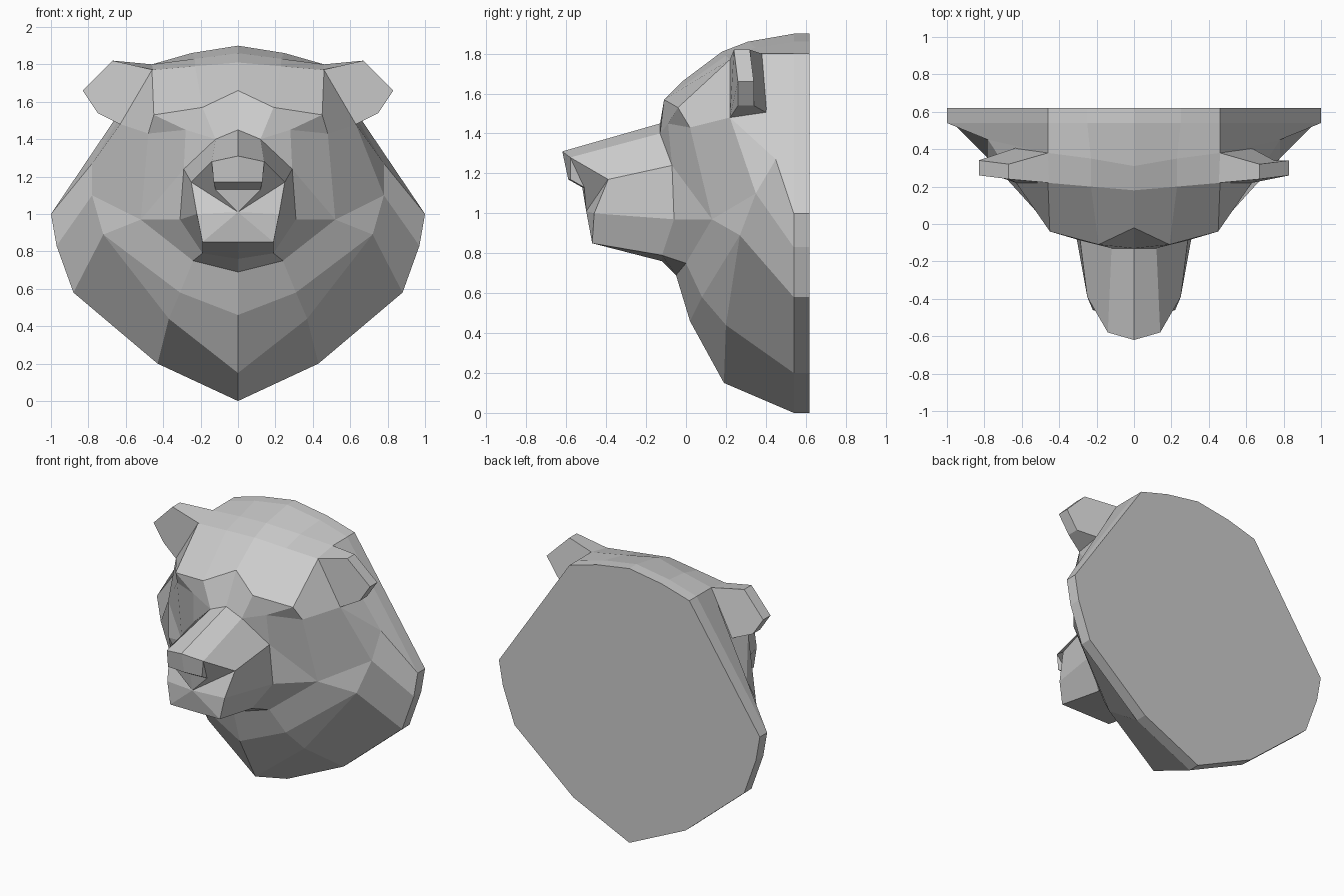
import bpy
import bmesh

default_cube = bpy.data.objects.get("Cube")
if default_cube:
    bpy.data.objects.remove(default_cube, do_unlink=True)

# One plain material for the whole sculpture
GREY = (.6, .6, .6, 1)
stone = bpy.data.materials.new("plain_grey")
stone.use_nodes = True
stone.diffuse_color = GREY
stone.node_tree.nodes["Principled BSDF"].inputs["Base Color"].default_value = GREY


def loft(name, rings, sides=(1, -1), closed=False, cap_start=True, cap_end=False):
    """Bridge matching rings of points on each side of the mirror plane.

    Repeated points are welded, so quads may taper into triangles."""
    bm = bmesh.new()
    welded = {}

    def add_face(points):
        corners = []
        for point in points:
            if point not in welded:
                welded[point] = bm.verts.new(point)
            if welded[point] not in corners:
                corners.append(welded[point])
        if len(corners) > 2 and not bm.faces.get(corners):
            bm.faces.new(corners)

    for side in sides:
        flipped = [[(x * side, y, z) for x, y, z in ring] for ring in rings]
        for ring, following in zip(flipped, flipped[1:]):
            count = len(ring)
            for i in range(count if closed else count - 1):
                j = (i + 1) % count
                add_face((ring[i], ring[j], following[j], following[i]))
        if cap_start:
            add_face(flipped[0])
        if cap_end:
            add_face(flipped[-1])

    bmesh.ops.recalc_face_normals(bm, faces=bm.faces[:])
    mesh = bpy.data.meshes.new(name)
    bm.to_mesh(mesh)
    bm.free()
    mesh.materials.append(stone)
    part = bpy.data.objects.new(name, mesh)
    bpy.context.collection.objects.link(part)
    return part


# Half rings run from the chin, around the cheek, up to the crown
wall_outline = [(0, 0), (.43, .2), (.88, .58), (.97, .83),
                (1, 1), (.46, 1.8), (.25, 1.86), (0, 1.9)]
wall_ring = [(x, .62, z) for x, z in wall_outline]
rim_ring = [(x, .54, z) for x, z in wall_outline]
jowl_ring = [(0, .19, .15), (.37, .2, .44), (.72, .27, .89), (.78, .35, 1.1),
             (.78, .45, 1.27), (.46, .38, 1.8), (.23, .35, 1.83), (0, .31, 1.86)]
cheek_ring = [(0, .02, .46), (.31, .08, .58), jowl_ring[2], jowl_ring[3],
              (.63, .22, 1.48), (.46, .22, 1.77), (.23, .2, 1.79), (0, .18, 1.81)]
cheekbone = (.52, .13, .97)
brow_ring = [(0, -.05, .69), (.24, 0, .75), cheekbone, cheekbone,
             (.48, .02, 1.43), (.45, -.04, 1.53), (.19, -.11, 1.57), (0, -.02, 1.66)]

# Eye corner and muzzle root
eye_corner = (.28, -.09, 1.45)
bridge = (.12, -.13, 1.4)
eye_ring = [(0, -.12, .76), (.19, -.12, .79), (.31, -.06, .97), (.29, -.07, 1.24),
            eye_corner, eye_corner, bridge, (0, -.13, 1.45)]
root_ring = eye_ring[:4] + [bridge] * 3 + eye_ring[-1:]

# Muzzle tip, nose plate and mouth
nose_top = (.14, -.58, 1.28)
nose_side = (.13, -.58, 1.17)
nose_base = (.12, -.51, 1.13)
mouth = (0, -.5, 1.01)
lip_ring = [(0, -.47, .85), (.19, -.47, .85), (.22, -.46, 1), (.25, -.39, 1.17),
            nose_top, nose_top, nose_top, (0, -.62, 1.31)]
nose_ring = [mouth] * 4 + [nose_base, nose_side, nose_side, (0, -.59, 1.17)]
nostril_ring = [mouth] * 4 + [nose_base] * 3 + [(0, -.52, 1.13)]
mouth_ring = [mouth] * len(nose_ring)

loft("head", [wall_ring, rim_ring, jowl_ring, cheek_ring, brow_ring, eye_ring, root_ring])
loft("muzzle", [root_ring, lip_ring, nose_ring, nostril_ring, mouth_ring])

# Ears: thick slabs that taper away from the skull
ear_front = [(.45, .22, 1.77), (.67, .24, 1.82), (.83, .26, 1.66),
             (.75, .26, 1.54), (.63, .22, 1.48)]
ear_back = [(.46, .38, 1.8), (.67, .32, 1.82), (.83, .34, 1.66),
            (.75, .34, 1.54), (.62, .41, 1.5)]
for ear_name, ear_side in (("left_ear", 1), ("right_ear", -1)):
    loft(ear_name, [ear_front, ear_back], sides=(ear_side,), closed=True, cap_end=True)
